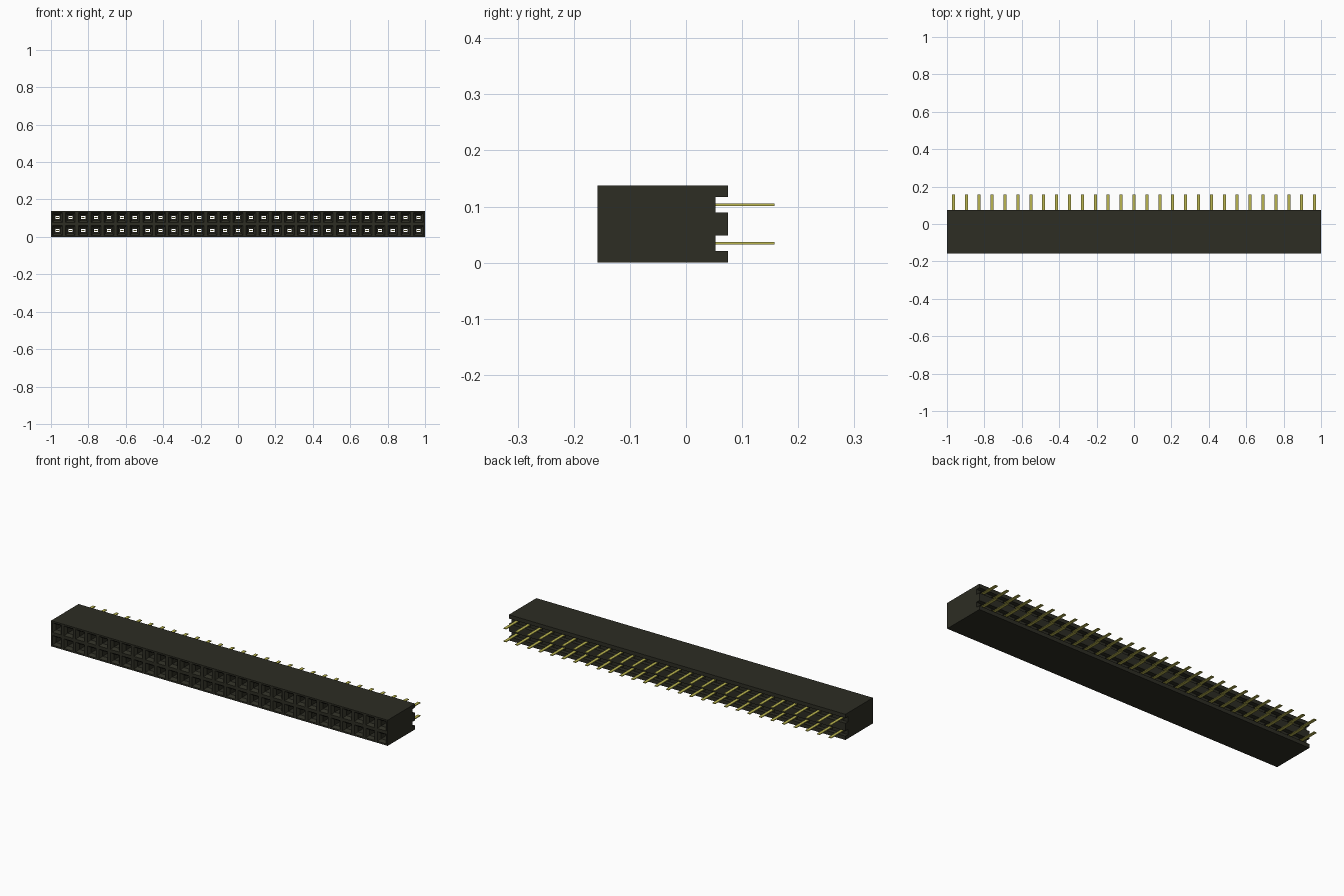
import bpy, bmesh
from mathutils import Vector

if "Cube" in bpy.data.objects:
    bpy.data.objects.remove(bpy.data.objects["Cube"])

COLS, ROWS = 29, 2
PITCH = 2 / COLS
H = PITCH / 2
FRONT, FLOOR, BACK, TIP = -0.158, 0.053, 0.075, 0.158
GROOVE = 0.014


def material(name, rgb, rough):
    mat = bpy.data.materials.new(name)
    mat.use_nodes = True
    mat.diffuse_color = (*rgb, 1)
    bsdf = mat.node_tree.nodes["Principled BSDF"]
    bsdf.inputs["Base Color"].default_value = (*rgb, 1)
    bsdf.inputs["Roughness"].default_value = rough
    return mat


def finish(bm, name, mat):
    bmesh.ops.remove_doubles(bm, verts=bm.verts, dist=0.0001)
    bmesh.ops.recalc_face_normals(bm, faces=bm.faces)
    mesh = bpy.data.meshes.new(name)
    bm.to_mesh(mesh)
    bm.free()
    mesh.materials.append(mat)
    obj = bpy.data.objects.new(name, mesh)
    bpy.context.collection.objects.link(obj)
    return obj


black = material("black plastic", (0.026, 0.026, 0.017), 0.6)
gold = material("gold contact", (0.5, 0.47, 0.08), 0.4)
centres = [(-1 + H + i * PITCH, H + r * PITCH, r) for i in range(COLS) for r in range(ROWS)]

# Socket cell: rectangular rings (half width, half height, y) from front rim to back rim
RINGS = [(H, H, FRONT), (0.026, 0.026, FRONT), (0.015, 0.015, FRONT + 0.015),
         (0.015, 0.015, 0.03), (0.011, 0.009, 0.03), (0.011, 0.009, FLOOR),
         (H, GROOVE, FLOOR), (H, GROOVE, BACK), (H, H, BACK), (H, H, FRONT)]
CORNERS = [(-1, -1), (1, -1), (1, 1), (-1, 1)]

bm = bmesh.new()
for x, z, row in centres:
    loops = [[bm.verts.new((x + sx * w, y, z + sz * h)) for sx, sz in CORNERS]
             for w, h, y in RINGS]
    for k, (a, b) in enumerate(zip(loops, loops[1:])):
        open_sides = RINGS[k][0] == RINGS[k + 1][0] == H
        outer = k == len(RINGS) - 2
        for s in range(4):
            if s % 2 and open_sides:
                continue  # neighbouring cells join here
            if outer and s != (0 if row == 0 else 2):
                continue  # only the outside of the housing has a skin
            t = (s + 1) % 4
            bm.faces.new((a[s], a[t], b[t], b[s]))

# End walls with the two groove notches
profile = [(FRONT, 0), (BACK, 0)]
for r in range(ROWS):
    zc = H + r * PITCH
    profile += [(BACK, zc - GROOVE), (FLOOR, zc - GROOVE), (FLOOR, zc + GROOVE), (BACK, zc + GROOVE)]
profile += [(BACK, PITCH * ROWS), (FRONT, PITCH * ROWS)]
for x in (-1, 1):
    bm.faces.new([bm.verts.new((x, y, z)) for y, z in profile])
finish(bm, "socket_housing", black)

# Flat contact pins
bm = bmesh.new()
START = -0.06
for x, z, row in centres:
    cube = bmesh.ops.create_cube(bm, size=1)["verts"]
    bmesh.ops.scale(bm, verts=cube, vec=(0.016, TIP - START, 0.004))
    bmesh.ops.translate(bm, verts=cube, vec=Vector((x, (TIP + START) / 2, z)))
finish(bm, "contact_pins", gold)
